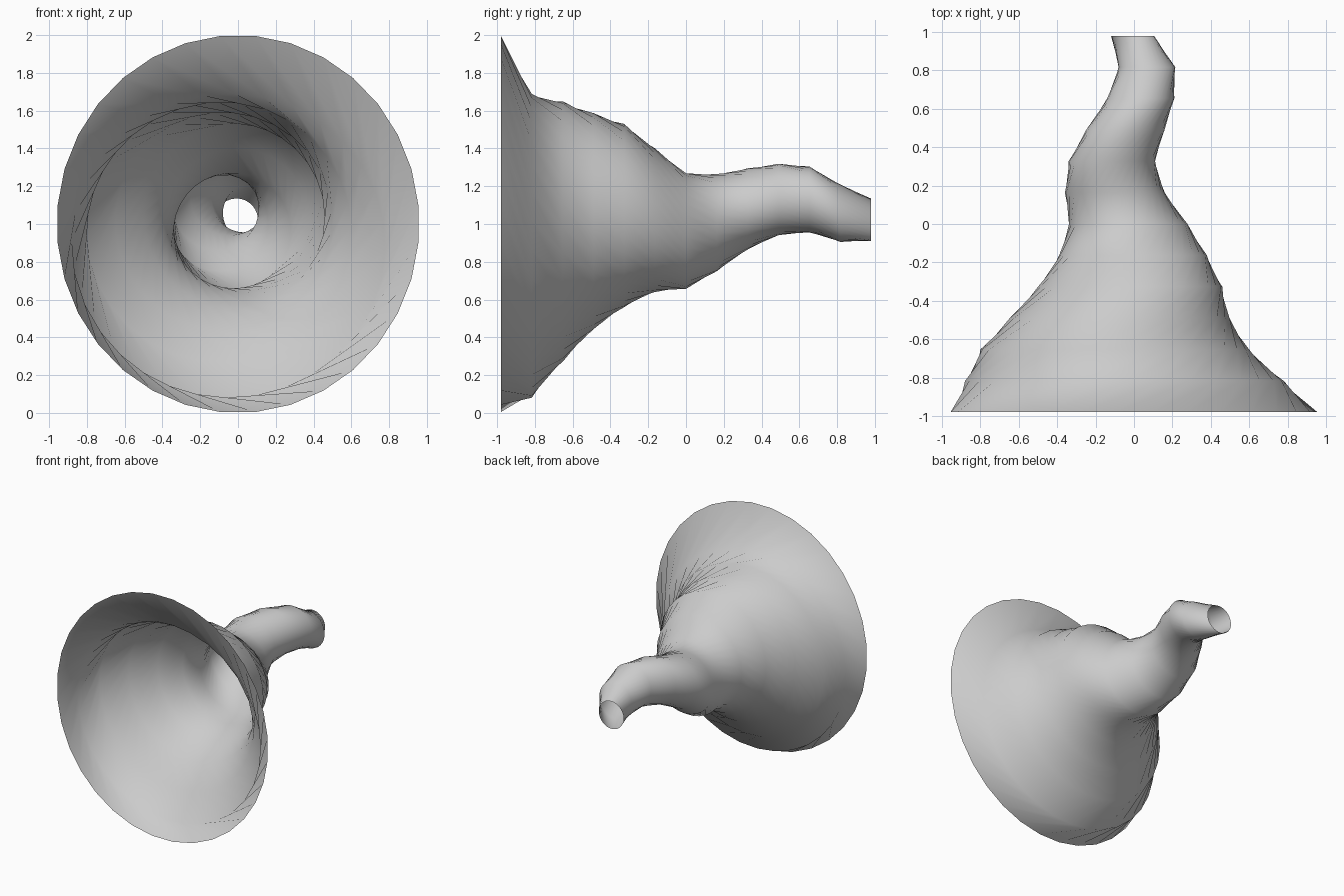
import bpy, bmesh, math

if "Cube" in bpy.data.objects:
    bpy.data.objects.remove(bpy.data.objects["Cube"])

SIDES = 32
TWIST = math.radians(30)   # each ring is turned against the one before

# Cross-sections, front to back: x min, x max, z min, z max
sections = [
    (-0.96, 0.96, 0.00, 2.00),
    (-0.88, 0.78, 0.08, 1.69),
    (-0.80, 0.60, 0.27, 1.65),
    (-0.65, 0.50, 0.44, 1.59),
    (-0.50, 0.46, 0.56, 1.53),
    (-0.39, 0.38, 0.64, 1.40),
    (-0.34, 0.28, 0.655, 1.27),
    (-0.36, 0.16, 0.75, 1.265),
    (-0.34, 0.11, 0.865, 1.295),
    (-0.25, 0.16, 0.94, 1.32),
    (-0.14, 0.21, 0.955, 1.305),
    (-0.08, 0.215, 0.905, 1.21),
    (-0.12, 0.105, 0.91, 1.135),
]

# Twisted open horn, lofted ring by ring
bm = bmesh.new()
rings = []
for i, (x0, x1, z0, z1) in enumerate(sections):
    y = -0.98 + 1.96 * i / (len(sections) - 1)
    ring = []
    for k in range(SIDES):
        a = 2 * math.pi * (k + 0.5) / SIDES - TWIST * i
        ring.append(bm.verts.new(((x0 + x1) / 2 + (x1 - x0) / 2 * math.cos(a), y,
                                  (z0 + z1) / 2 + (z1 - z0) / 2 * math.sin(a))))
    rings.append(ring)
for a, b in zip(rings, rings[1:]):
    for k in range(SIDES):
        n = (k + 1) % SIDES
        bm.faces.new((a[k], a[n], b[n], b[k]))
bmesh.ops.recalc_face_normals(bm, faces=bm.faces)

mesh = bpy.data.meshes.new("spiral_horn")
bm.to_mesh(mesh)
bm.free()
mesh.polygons.foreach_set("use_smooth", [True] * len(mesh.polygons))
horn = bpy.data.objects.new("spiral_horn", mesh)
bpy.context.collection.objects.link(horn)
